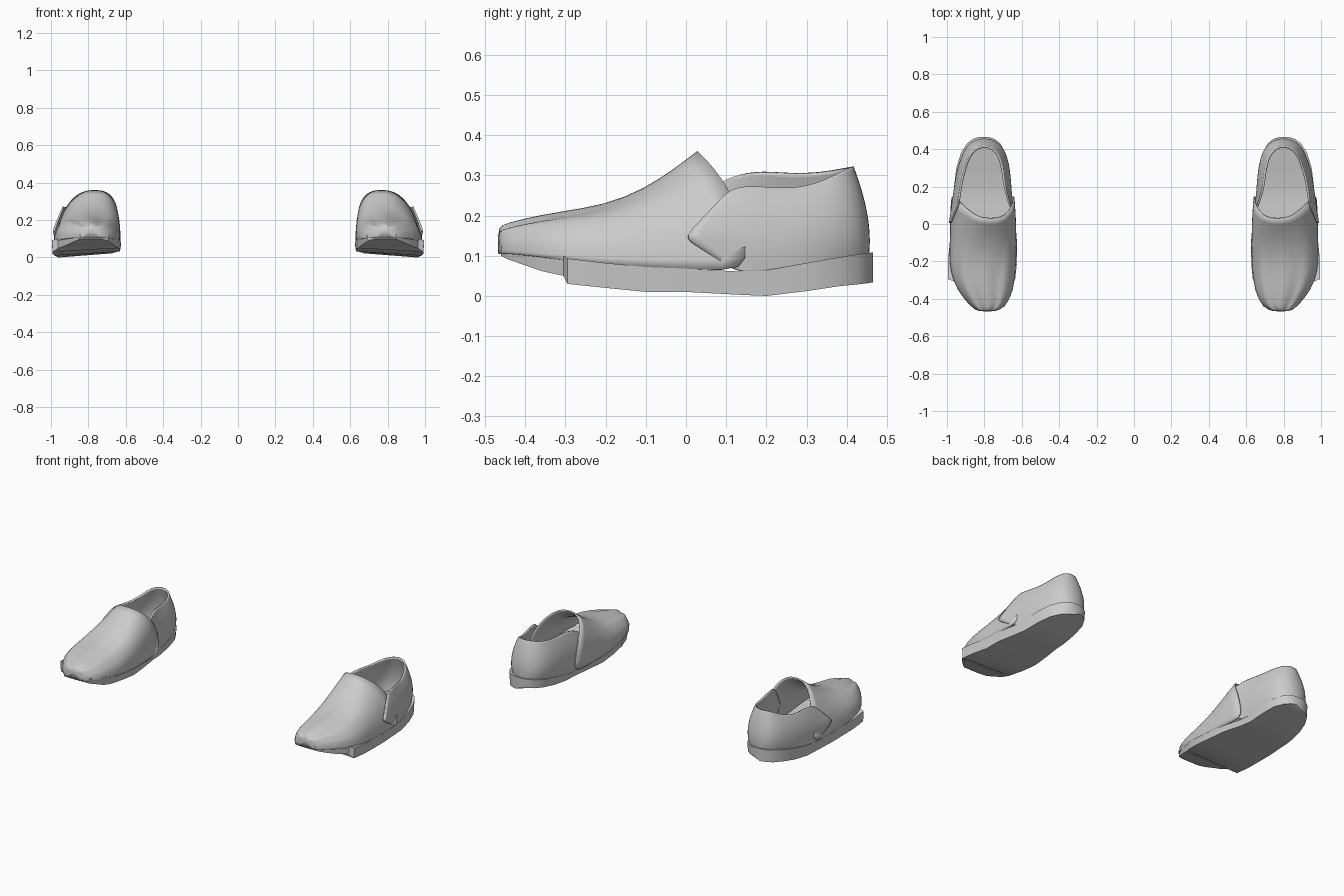
import bpy, bmesh
from math import sin, cos, pi, radians

if "Cube" in bpy.data.objects:
    bpy.data.objects.remove(bpy.data.objects["Cube"])


def make_part(name, rows, closed=False, cap_start=False, cap_end=False,
              subdiv=0, thickness=0, angle=180):
    """Loft rows of points into a surface and mirror it to the other foot."""
    bm = bmesh.new()
    grid = [[bm.verts.new(p) for p in row] for row in rows]
    n = len(rows[0])
    for a, b in zip(grid, grid[1:]):
        for j in range(n if closed else n - 1):
            k = (j + 1) % n
            bm.faces.new((a[j], a[k], b[k], b[j]))
    if cap_start:
        bm.faces.new(grid[0])
    if cap_end:
        bm.faces.new(grid[-1])
    bmesh.ops.recalc_face_normals(bm, faces=bm.faces)
    mesh = bpy.data.meshes.new(name)
    bm.to_mesh(mesh)
    bm.free()
    ob = bpy.data.objects.new(name, mesh)
    bpy.context.collection.objects.link(ob)
    bpy.ops.object.select_all(action='DESELECT')
    ob.select_set(True)
    bpy.context.view_layer.objects.active = ob
    bpy.ops.object.shade_smooth_by_angle(angle=radians(angle))
    if subdiv:
        m = ob.modifiers.new("smooth", 'SUBSURF')
        m.levels = m.render_levels = subdiv
    if thickness:
        m = ob.modifiers.new("leather", 'SOLIDIFY')
        m.thickness, m.offset = thickness, 0
    m = ob.modifiers.new("pair", 'MIRROR')
    m.use_mirror_merge = False
    return ob


# Sole: y, inner x, outer x, bottom z, top z
sole = [(-.46, .73, .845, .10, .125), (-.44, .69, .87, .09, .12),
        (-.36, .65, .93, .062, .112), (-.305, .64, .965, .05, .10),
        (-.295, .635, .995, .03, .093), (-.2, .625, .995, .02, .082),
        (-.1, .625, .985, .01, .072), (0, .635, .985, .01, .068),
        (.13, .66, .97, .003, .061), (.2, .667, .962, 0, .064),
        (.3, .673, .95, .012, .082), (.38, .687, .925, .024, .096),
        (.43, .715, .893, .029, .104), (.455, .745, .86, .032, .107),
        (.465, .775, .83, .034, .108)]
rows = []
for y, xi, xo, zb, zt in sole:
    rows.append([(xi + .006, y, zb + (.022 if y > -.3 else 0)), (xo - .004, y, zb),
                 (xo, y, zt), (xi, y, zt)])
make_part("sole", rows, closed=True, cap_start=True, cap_end=True, angle=35)

# Vamp: arched sections; y, inner x, outer x, base z, top z, crown shift, back sweep
vamp = [(-.465, .735, .835, .105, .165, 0, 0), (-.445, .695, .868, .105, .172, 0, .005),
        (-.40, .662, .912, .10, .185, 0, .01), (-.31, .643, .965, .09, .202, 0, 0),
        (-.2, .632, .985, .078, .220, -.01, 0), (-.1, .634, .98, .07, .264, -.025, .015),
        (-.03, .64, .98, .066, .312, -.04, .06), (.03, .65, .973, .062, .358, -.045, .12)]
rows = []
N = 24
for y, xi, xo, zb, zt, shift, sweep in vamp:
    c, a = (xi + xo) / 2, (xo - xi) / 2
    fold = .006 * max(0, min(1, (-.08 - y) * 5))
    row = []
    for j in range(N + 1):
        t = pi * j / N
        s, k = max(0, sin(t)), cos(t)
        px = c + a * (1 if k > 0 else -1) * abs(k) ** .8 + shift * s
        pz = zb + (zt - zb) * s ** .78 + fold * s * s * sin(9 * t)
        row.append((px, y + sweep * k * k, pz))
    rows.append(row)
make_part("vamp", rows, cap_start=True, subdiv=1, thickness=.008)

# Heel quarter: three U-shaped rings (base, belly, rim) from inner to outer side
base = [(.66, .13, .06), (.675, .2, .06), (.682, .3, .078), (.70, .38, .09),
        (.735, .437, .10), (.80, .457, .10), (.865, .437, .10), (.902, .38, .09),
        (.938, .3, .078), (.952, .2, .06), (.966, .13, .058)]
belly = [(.634, -.005, .15), (.658, .14, .17), (.665, .27, .18), (.685, .375, .19),
         (.73, .435, .2), (.80, .453, .2), (.87, .435, .2), (.912, .375, .19),
         (.944, .27, .17), (.964, .13, .16), (.986, -.005, .145)]
rim = [(.658, .09, .29), (.688, .17, .313), (.70, .26, .302), (.713, .34, .306),
       (.745, .398, .318), (.80, .42, .322), (.855, .398, .317), (.888, .34, .282),
       (.913, .26, .262), (.932, .16, .275), (.936, .11, .265)]
rows = []
for i in range(9):
    t = i / 8
    row = []
    for j, (p, q, r) in enumerate(zip(base, belly, rim)):
        if j in (0, 10):  # pointed front tab
            f = 2 * t if t < .5 else 2 * t - 1
            u, v = (p, q) if t < .5 else (q, r)
            row.append([u[k] * (1 - f) + v[k] * f for k in range(3)])
        else:
            w = ((1 - t) * (1 - 2 * t), 4 * t * (1 - t), t * (2 * t - 1))
            row.append([w[0] * p[k] + w[1] * q[k] + w[2] * r[k] for k in range(3)])
    rows.append(row)
make_part("heel_quarter", rows, subdiv=2, thickness=.01)
